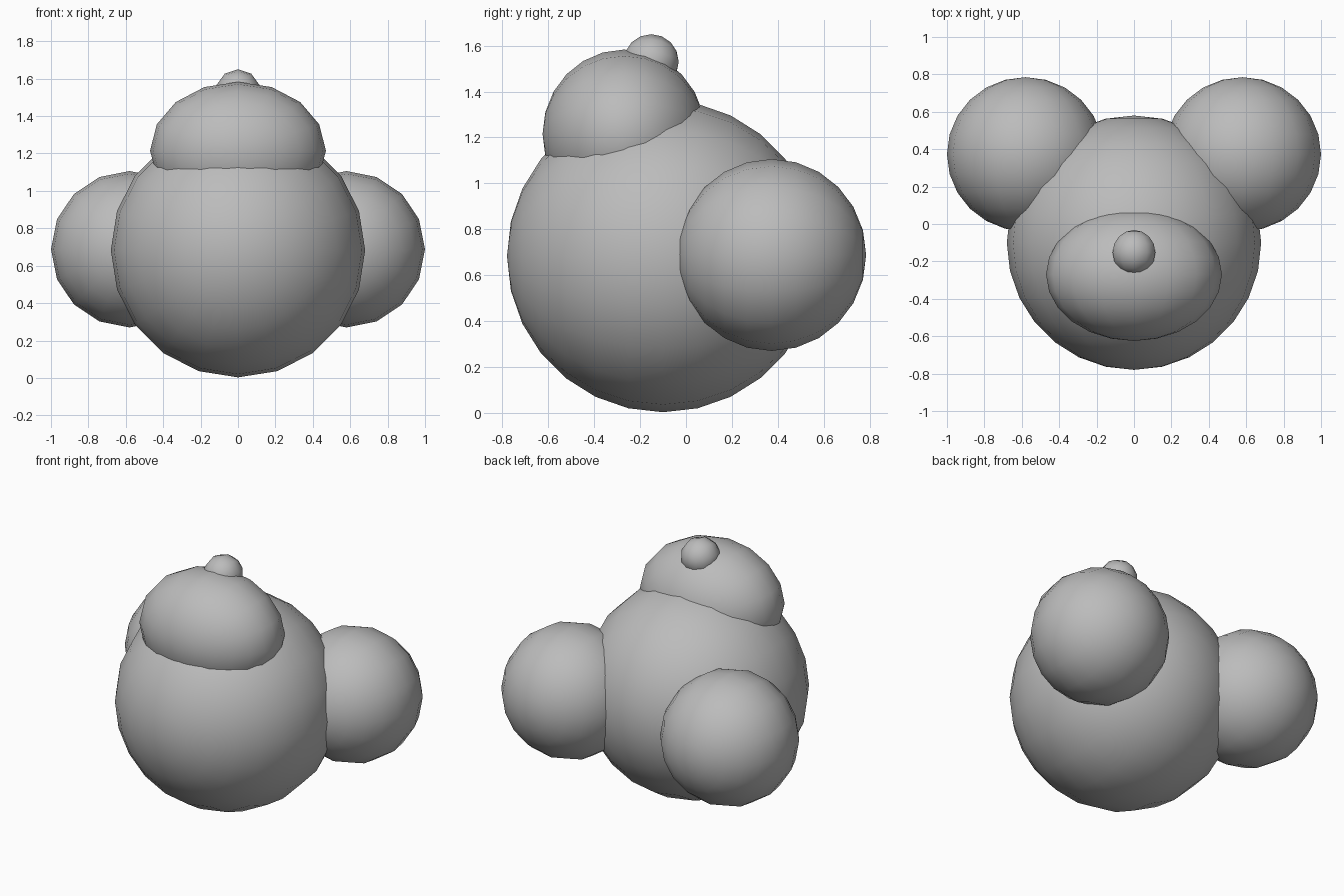
import bpy
import bmesh
from math import radians
from mathutils import Matrix, Vector

cube = bpy.data.objects.get("Cube")
if cube:
    bpy.data.objects.remove(cube, do_unlink=True)

GREY = (0.5, 0.5, 0.5, 1.0)
grey = bpy.data.materials.new("plain grey")
grey.use_nodes = True
grey.diffuse_color = GREY
grey.node_tree.nodes["Principled BSDF"].inputs["Base Color"].default_value = GREY


def ball(name, center, radii, segments, rings):
    """Smooth ellipsoid whose poles point front and back."""
    bm = bmesh.new()
    bmesh.ops.create_uvsphere(bm, u_segments=segments, v_segments=rings, radius=1)
    place = (Matrix.Translation(Vector(center))
             @ Matrix.Diagonal((*radii, 1))
             @ Matrix.Rotation(radians(90), 4, "X"))
    bm.transform(place)
    for face in bm.faces:
        face.smooth = True
    mesh = bpy.data.meshes.new(name)
    bm.to_mesh(mesh)
    bm.free()
    mesh.materials.append(grey)
    obj = bpy.data.objects.new(name, mesh)
    bpy.context.collection.objects.link(obj)
    return obj


# Large round body
ball("body", (0, -0.1, 0.683), (0.68, 0.68, 0.68), 20, 14)

# Pair of side balls towards the back
for side, label in ((1, "left"), (-1, "right")):
    ball(label + "_side_ball", (side * 0.58, 0.373, 0.688), (0.42, 0.412, 0.418), 16, 12)

# Domed cap and the small knob on it
ball("cap", (0, -0.27, 1.215), (0.47, 0.355, 0.368), 16, 12)
ball("knob", (0, -0.152, 1.53), (0.12, 0.12, 0.12), 10, 8)
